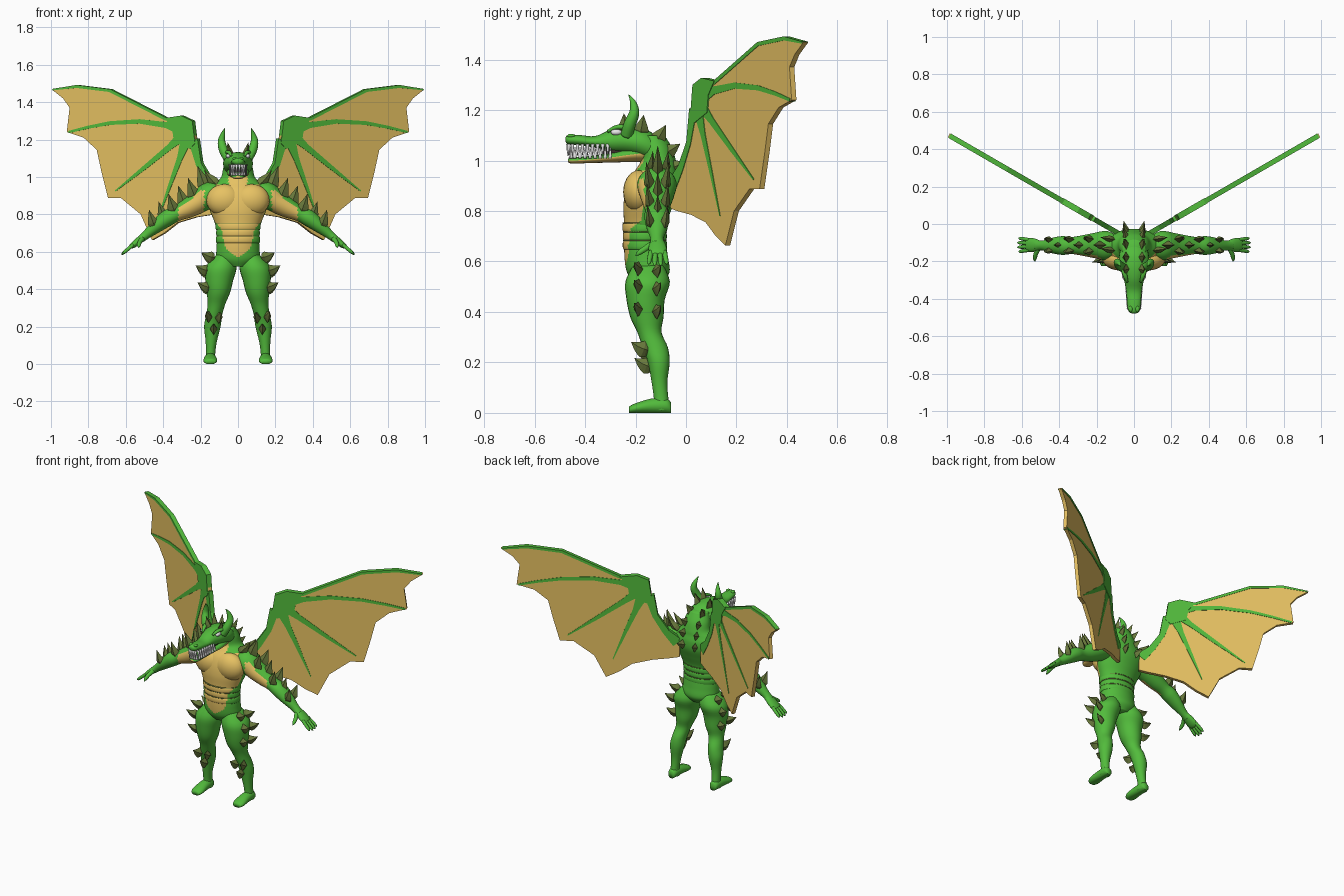
import bpy, bmesh, math
from mathutils import Vector, Matrix

cube = bpy.data.objects.get("Cube")
if cube:
    bpy.data.objects.remove(cube, do_unlink=True)

X, Y, Z = Vector((1, 0, 0)), Vector((0, 1, 0)), Vector((0, 0, 1))


def material(name, rgb):
    m = bpy.data.materials.new(name)
    m.diffuse_color = (*rgb, 1)
    m.use_nodes = True
    m.node_tree.nodes["Principled BSDF"].inputs["Base Color"].default_value = (*rgb, 1)
    return m


GREEN = material("scale green", (0.085, 0.5, 0.045))
TAN = material("belly tan", (0.80, 0.54, 0.125))
OLIVE = material("spike olive", (0.14, 0.19, 0.045))
IVORY = material("tooth ivory", (0.85, 0.85, 0.85))
DARK = material("mouth dark", (0.05, 0.03, 0.03))


def smooth_keys(keys, steps):
    """Catmull-Rom interpolation through the key sections."""
    rows = []
    for i in range(len(keys) - 1):
        four = [keys[max(i - 1, 0)], keys[i], keys[i + 1], keys[min(i + 2, len(keys) - 1)]]
        for k in range(steps):
            t = k / steps
            rows.append([b + t * ((c - a) + t * ((2 * a - 5 * b + 4 * c - d)
                        + t * (3 * (b - c) + d - a))) / 2 for a, b, c, d in zip(*four)])
    rows.append(list(keys[-1]))
    return rows


def loft(bm, keys, side=X, axis=None, sides=24, steps=4):
    """Skin elliptical sections (x, y, z, radius along side, other radius)."""
    rows, rings = smooth_keys(keys, steps), []
    centres = [Vector(r[:3]) for r in rows]
    for i, row in enumerate(rows):
        t = axis or (centres[min(i + 1, len(rows) - 1)] - centres[max(i - 1, 0)]).normalized()
        up = t.cross(side).normalized()
        across = up.cross(t)
        a, b = max(row[3], 0.0006), max(row[4], 0.0006)
        turn = [math.tau * k / sides for k in range(sides)]
        rings.append([bm.verts.new(centres[i] + across * a * math.cos(q) + up * b * math.sin(q))
                      for q in turn])
    for low, high in zip(rings, rings[1:]):
        for k in range(sides):
            n = (k + 1) % sides
            bm.faces.new((low[k], low[n], high[n], high[k]))
    bm.faces.new(rings[0])
    bm.faces.new(rings[-1])


def ball(bm, centre, radii):
    bmesh.ops.create_uvsphere(bm, u_segments=24, v_segments=14, radius=1,
                              matrix=Matrix.LocRotScale(Vector(centre), None, Vector(radii)))


def spike(bm, base, direction, length=0.085, long_axis=Z, wide=0.028, lift=0.02):
    """Leaf shaped horn plate with a diamond section and a raised tip."""
    base, d = Vector(base), Vector(direction).normalized()
    keys = []
    for t, w in ((-0.12, 0.7), (0.18, 1), (0.6, 0.55), (1, 0)):
        p = base + d * length * t + Z * lift * t * t
        keys.append((*p, wide * w, wide * 0.6 * w))
    loft(bm, keys, side=Vector(long_axis), sides=4, steps=2)


def finish(bm, name, mats, rule=None, mirror=False, smooth=True):
    if mirror:
        copy = bmesh.ops.duplicate(bm, geom=bm.verts[:] + bm.edges[:] + bm.faces[:])
        for v in copy["geom"]:
            if isinstance(v, bmesh.types.BMVert):
                v.co.x *= -1
    for v in bm.verts:
        v.co.z = max(v.co.z, 0)
    bm.normal_update()
    bmesh.ops.recalc_face_normals(bm, faces=bm.faces[:])
    bm.normal_update()
    for f in bm.faces:
        f.smooth = smooth
        if rule:
            f.material_index = rule(f.calc_center_median(), f.normal)
    mesh = bpy.data.meshes.new(name)
    bm.to_mesh(mesh)
    bm.free()
    for m in mats:
        mesh.materials.append(m)
    bpy.context.collection.objects.link(bpy.data.objects.new(name, mesh))


# Torso and neck, tan on the front with a rounded lower end
def belly(c, n):
    if c.z > 0.8:
        width = 0.155 if c.z < 0.96 else 0.05
    elif c.z > 0.64:
        width = 0.075 + (c.z - 0.64) * 0.15 + max(0, c.z - 0.72) * 0.7
    else:
        width = 0.075 * math.sqrt(max(0, c.z - 0.575) / 0.065)
    return int(n.y < -0.25 and abs(c.x) < width)


bm = bmesh.new()
loft(bm, [(0, y, z, a, b) for z, y, a, b in (
    (.52, -.15, .06, .06), (.56, -.15, .112, .085), (.62, -.158, .115, .086), (.70, -.163, .111, .082),
    (.76, -.16, .126, .086), (.82, -.15, .15, .098), (.88, -.135, .166, .105), (.93, -.125, .155, .098),
    (.97, -.115, .118, .08), (1.0, -.11, .09, .07), (1.05, -.12, .078, .065), (1.1, -.14, .06, .055))],
    axis=Z, sides=64, steps=8)
finish(bm, "torso", [GREEN, TAN], belly)

# Waist folds and thin creases between them
bm = bmesh.new()
for z in (.665, .70, .735):
    grow = abs(z - .69) * 0.13
    loft(bm, [(0, -.163, z + h, .112 + grow + r, .083 + grow * .5 + r)
              for h, r in ((-.017, 0), (-.008, .003), (.008, .003), (.017, 0))], axis=Z, sides=64, steps=3)
finish(bm, "waist_folds", [GREEN, TAN], belly)
bm = bmesh.new()
for z in (.6825, .7175, .752):
    grow = abs(z - .69) * 0.13
    loft(bm, [(0, -.163, z + h, .1145 + grow, .0855 + grow * .5) for h in (-.002, .002)], axis=Z, sides=48, steps=1)
finish(bm, "waist_creases", [OLIVE])

# Broad chest muscles
bm = bmesh.new()
ball(bm, (.072, -.185, .876), (.097, .064, .086))
finish(bm, "chest_muscles", [TAN], mirror=True)

# Arms with shoulders, tan on the inner upper arm
bm = bmesh.new()
loft(bm, [(x, -.115, z, a, b) for x, z, a, b in (
    (.10, .92, .06, .05), (.15, .905, .078, .068), (.21, .865, .068, .06), (.27, .832, .056, .052),
    (.33, .803, .046, .041), (.38, .778, .05, .044), (.43, .74, .043, .036), (.49, .692, .026, .024),
    (.52, .667, .03, .02))], side=Y, sides=32, steps=6)
finish(bm, "arms", [GREEN, TAN],
       lambda c, n: int(.18 < abs(c.x) < .32 and n.y < -0.25 and n.z < 0.5), mirror=True)

# Hands
bm = bmesh.new()
loft(bm, [(.50, -.115, .684, .024, .02), (.53, -.113, .66, .035, .019),
          (.56, -.112, .636, .037, .016), (.575, -.112, .626, .03, .011)], side=Y, sides=16)
for k in (-1.5, -0.5, 0.5, 1.5):
    reach = 0.066 - 0.006 * abs(k)
    loft(bm, [(.56 + reach * t, -.112 + k * (.018 + .006 * t), .638 - reach * t * 0.85, r, r)
              for t, r in ((0, .010), (.5, .010), (.85, .008), (1, .002))], side=Y, sides=10)
loft(bm, [(.51, -.13, .672, .013, .013), (.525, -.16, .652, .012, .012),
          (.53, -.185, .635, .010, .010), (.53, -.2, .622, .002, .002)], sides=10)
finish(bm, "hands", [GREEN], mirror=True)

# Legs and feet
bm = bmesh.new()
loft(bm, [(x, y, z, a, b) for z, x, y, a, b in (
    (.585, .07, -.15, .045, .06), (.52, .09, -.152, .083, .088), (.45, .1, -.16, .075, .076),
    (.38, .105, -.155, .062, .066), (.32, .115, -.145, .047, .048), (.26, .128, -.122, .043, .05),
    (.2, .137, -.108, .044, .043), (.12, .143, -.105, .03, .031), (.05, .147, -.098, .025, .029),
    (.01, .147, -.098, .03, .034))], axis=Z)
loft(bm, [(.148, y, z, a, z + .002) for y, z, a in (
    (-.06, .02, .02), (-.08, .028, .029), (-.14, .027, .033), (-.2, .018, .037), (-.225, .012, .026))], axis=-Y)
finish(bm, "legs", [GREEN], mirror=True)

# Head with the upper jaw and cheeks
bm = bmesh.new()
loft(bm, [(0, y, z, a, b) for y, z, a, b in (
    (-.478, 1.083, .012, .008), (-.465, 1.083, .03, .019), (-.42, 1.08, .037, .021), (-.36, 1.074, .041, .023),
    (-.30, 1.078, .053, .044), (-.25, 1.08, .07, .052), (-.2, 1.075, .08, .057), (-.15, 1.06, .076, .06),
    (-.09, 1.03, .055, .045))], axis=-Y)
finish(bm, "head", [GREEN])

# Nostrils and brow ridges
bm = bmesh.new()
ball(bm, (.018, -.455, 1.098), (.011, .016, .008))
loft(bm, [(.036, -.31, 1.115, .006, .006), (.048, -.275, 1.132, .012, .009),
          (.06, -.235, 1.13, .012, .01), (.065, -.21, 1.115, .005, .005)], sides=12)
finish(bm, "brow_ridges", [GREEN], mirror=True)

# Lower jaw with a tan underside
bm = bmesh.new()
loft(bm, [(0, y, z, a, b) for y, z, a, b in (
    (-.468, 1.0, .012, .006), (-.45, 1.0, .03, .012), (-.38, 1.004, .037, .014), (-.30, 1.012, .047, .02),
    (-.23, 1.022, .06, .028), (-.16, 1.03, .055, .035))], axis=-Y)
finish(bm, "lower_jaw", [GREEN, TAN], lambda c, n: int(n.z < 0.1))

# Mouth lining
bm = bmesh.new()
loft(bm, [(0, y, 1.038, a, .025) for y, a in ((-.33, .015), (-.29, .034), (-.2, .04))], axis=Y)
finish(bm, "mouth_lining", [DARK])

# Teeth around both jaws
bm = bmesh.new()
for z, tip, shift in ((1.066, -.048, 0), (1.008, .048, .01)):
    spots = [(.032 + .0014 * i, -.45 + shift + .02 * i) for i in range(8)]
    spots += [(.008, -.468 + shift), (.022, -.464 + shift)]
    for x, y in spots:
        loft(bm, [(x, y, z, .008, .008), (x, y, z + tip * .5, .0055, .0055),
                  (x * .95, y, z + tip, .0006, .0006)], axis=Z, sides=6, steps=2)
finish(bm, "teeth", [IVORY], mirror=True)

# Eyes
bm = bmesh.new()
ball(bm, (.052, -.276, 1.112), (.012, .022, .012))
finish(bm, "eyes", [IVORY], mirror=True)

# Horns
bm = bmesh.new()
loft(bm, [(.055, -.235, 1.10, .024, .024), (.078, -.222, 1.145, .024, .024), (.088, -.205, 1.19, .02, .02),
          (.08, -.21, 1.23, .012, .012), (.07, -.228, 1.262, .001, .001)], side=Y, sides=16, steps=5)
finish(bm, "horns", [GREEN], mirror=True)

# Side spikes on arms, shoulders, hips and shins
bm = bmesh.new()
for i in range(6):
    x = .175 + .055 * i
    z = .95 - (x - .17) * .66 - (.02 if i else 0)
    for y in ((-.085, -.14) if i % 2 else (-.112,)):
        spike(bm, (x, y, z), (.35, (y + .112) * 6, .8), .1 - .007 * i, (.8, 0, -.6), .036 - .0015 * i)
for y in (-.08, -.14):
    spike(bm, (.12, y, .965), (.7, .1, .6), .08)
for z, x in ((.57, .135), (.5, .165), (.41, .155)):
    spike(bm, (x, -.185, z), (1, -.35, .1), .065, wide=.03)
    spike(bm, (x, -.12, z - .01), (1, .35, .1), .06, wide=.03)
for x, y, z in ((.155, -.16, .25), (.105, -.155, .245), (.13, -.145, .185)):
    spike(bm, (x, y, z), ((x - .13) * 10, -1, .2), .06, wide=.034)
finish(bm, "side_spikes", [OLIVE], mirror=True, smooth=False)

# Spine spikes in two columns over the crown, neck and back
bm = bmesh.new()
for y, z, dy, dz in ((-.24, 1.115, -.1, 1), (-.18, 1.11, .2, 1), (-.115, 1.08, .6, .9),
                     (-.08, 1.03, 1, .5), (-.06, .97, 1, .3), (-.045, .905, 1, .2)):
    along = Vector((0, -dz, dy)).normalized()
    spike(bm, (.04, y, z), (.25, dy, dz), .065, along, .03, .008)
finish(bm, "spine_spikes", [OLIVE], mirror=True, smooth=False)

# Wings lie in a vertical plane swept back thirty degrees
WING_NORMAL = Vector((-.5, .866, 0))


def plate(bm, outline, half):
    face = bm.faces.new([bm.verts.new(Vector((x, -.04 + (x - .1) * .578, z)) - WING_NORMAL * half)
                         for x, z in outline])
    out = bmesh.ops.extrude_face_region(bm, geom=[face])["geom"]
    bmesh.ops.translate(bm, vec=WING_NORMAL * half * 2,
                        verts=[v for v in out if isinstance(v, bmesh.types.BMVert)])


def strip(bm, path, half):
    """Flat tapering band along a path of (x, z, half width)."""
    left, right = [], []
    for i, (x, z, w) in enumerate(path):
        a, b = path[max(i - 1, 0)], path[min(i + 1, len(path) - 1)]
        across = Vector((a[1] - b[1], b[0] - a[0])).normalized() * w
        left.append((x + across.x, z + across.y))
        right.append((x - across.x, z - across.y))
    plate(bm, left + right[::-1], half)


bm = bmesh.new()
plate(bm, [(.08, .93), (.13, .94), (.195, 1.05), (.24, 1.29), (.30, 1.32), (.38, 1.31), (.68, 1.465),
           (.858, 1.488), (.99, 1.468), (.93, 1.42), (.895, 1.37), (.91, 1.24), (.82, 1.21), (.75, 1.145),
           (.725, 1.03), (.69, .888), (.62, .887), (.515, .80), (.455, .663), (.39, .70), (.32, .755),
           (.22, .785), (.125, .80), (.08, .81)], .011)
finish(bm, "wing_membranes", [TAN], mirror=True, smooth=False)

# Wing bones and the joint plate
bm = bmesh.new()
plate(bm, [(.222, 1.18), (.237, 1.3), (.297, 1.328), (.385, 1.315), (.345, 1.26), (.335, 1.19), (.25, 1.15)], .016)
bones = (
    ((.09, .90, .03), (.15, .97, .018), (.205, 1.07, .015), (.235, 1.2, .025)),
    ((.30, 1.31, .015), (.38, 1.309, .008), (.68, 1.462, .008), (.858, 1.484, .008), (.985, 1.467, .004)),
    ((.29, 1.255, .035), (.38, 1.278, .016), (.52, 1.297, .012), (.68, 1.288, .010), (.8, 1.265, .008), (.9, 1.24, .006)),
    ((.28, 1.23, .03), (.36, 1.16, .016), (.5, 1.045, .011), (.65, .925, .003)),
    ((.27, 1.20, .03), (.305, 1.10, .015), (.36, .95, .009), (.42, .78, .002)),
)
for bone in bones:
    strip(bm, bone, .0135)
finish(bm, "wing_bones", [GREEN], mirror=True, smooth=False)
